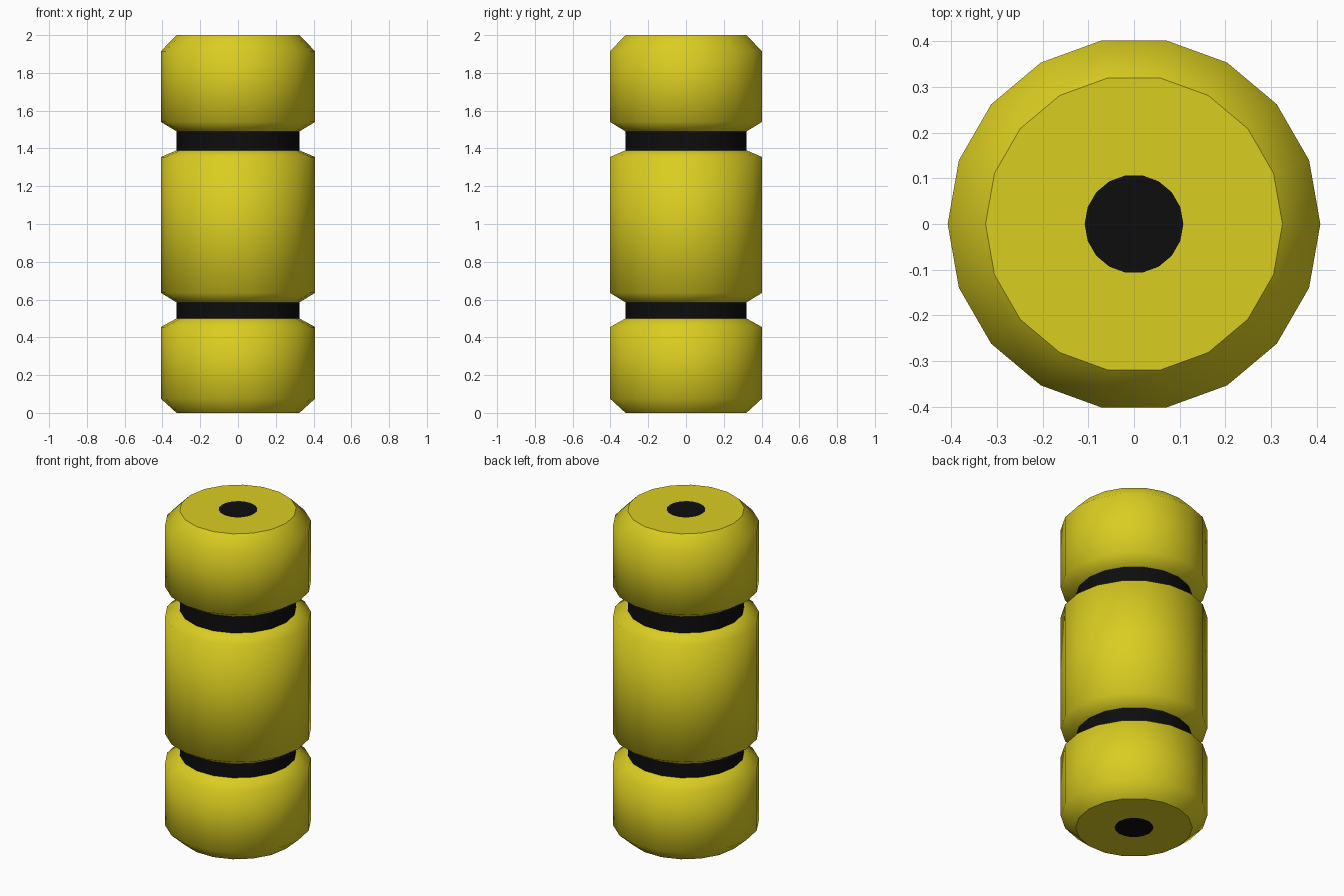
import bpy, bmesh
from math import cos, sin, tau

if "Cube" in bpy.data.objects:
    bpy.data.objects.remove(bpy.data.objects["Cube"])

SIDES = 18
R_OUT, R_IN, R_CORE = 0.408, 0.325, 0.108


def material(name, rgb):
    m = bpy.data.materials.new(name)
    m.diffuse_color = (*rgb, 1)
    m.use_nodes = True
    m.node_tree.nodes["Principled BSDF"].inputs["Base Color"].default_value = m.diffuse_color
    return m


yellow = material("yellow", (0.70, 0.61, 0.015))
black = material("black", (0.004, 0.004, 0.004))


def ring(bm, r, z):
    return [bm.verts.new((r * cos(tau * i / SIDES), r * sin(tau * i / SIDES), z))
            for i in range(SIDES)]


def finish(bm, name, mat):
    me = bpy.data.meshes.new(name)
    bm.to_mesh(me)
    bm.free()
    me.materials.append(mat)
    ob = bpy.data.objects.new(name, me)
    bpy.context.collection.objects.link(ob)


def lathe(name, profile, mat):
    """Revolve a bottom-to-top (radius, z) profile; level faces stay flat."""
    bm = bmesh.new()
    rings = [ring(bm, r, z) for r, z in profile]
    for k, (a, b) in enumerate(zip(rings, rings[1:])):
        for i in range(SIDES):
            j = (i + 1) % SIDES
            f = bm.faces.new((a[i], a[j], b[j], b[i]))
            f.smooth = profile[k][1] != profile[k + 1][1]
    finish(bm, name, mat)


def disc(name, z, up):
    bm = bmesh.new()
    verts = ring(bm, R_CORE, z)
    bm.faces.new(verts if up else verts[::-1])
    finish(bm, name, black)


# Three chamfered barrel sections
lathe("lower_section", [(R_CORE, 0), (R_IN, 0), (R_OUT, 0.075),
                        (R_OUT, 0.455), (R_IN, 0.50)], yellow)
lathe("middle_section", [(R_IN, 0.585), (R_OUT, 0.635),
                         (R_OUT, 1.355), (R_IN, 1.39)], yellow)
lathe("upper_section", [(R_IN, 1.49), (R_OUT, 1.54), (R_OUT, 1.915),
                        (R_IN, 2.0), (R_CORE, 2.0)], yellow)

# Black bands in the grooves
lathe("lower_band", [(R_IN, 0.50), (R_IN, 0.585)], black)
lathe("upper_band", [(R_IN, 1.39), (R_IN, 1.49)], black)

# Black core ends
disc("bottom_core", 0.0, False)
disc("top_core", 2.0, True)
